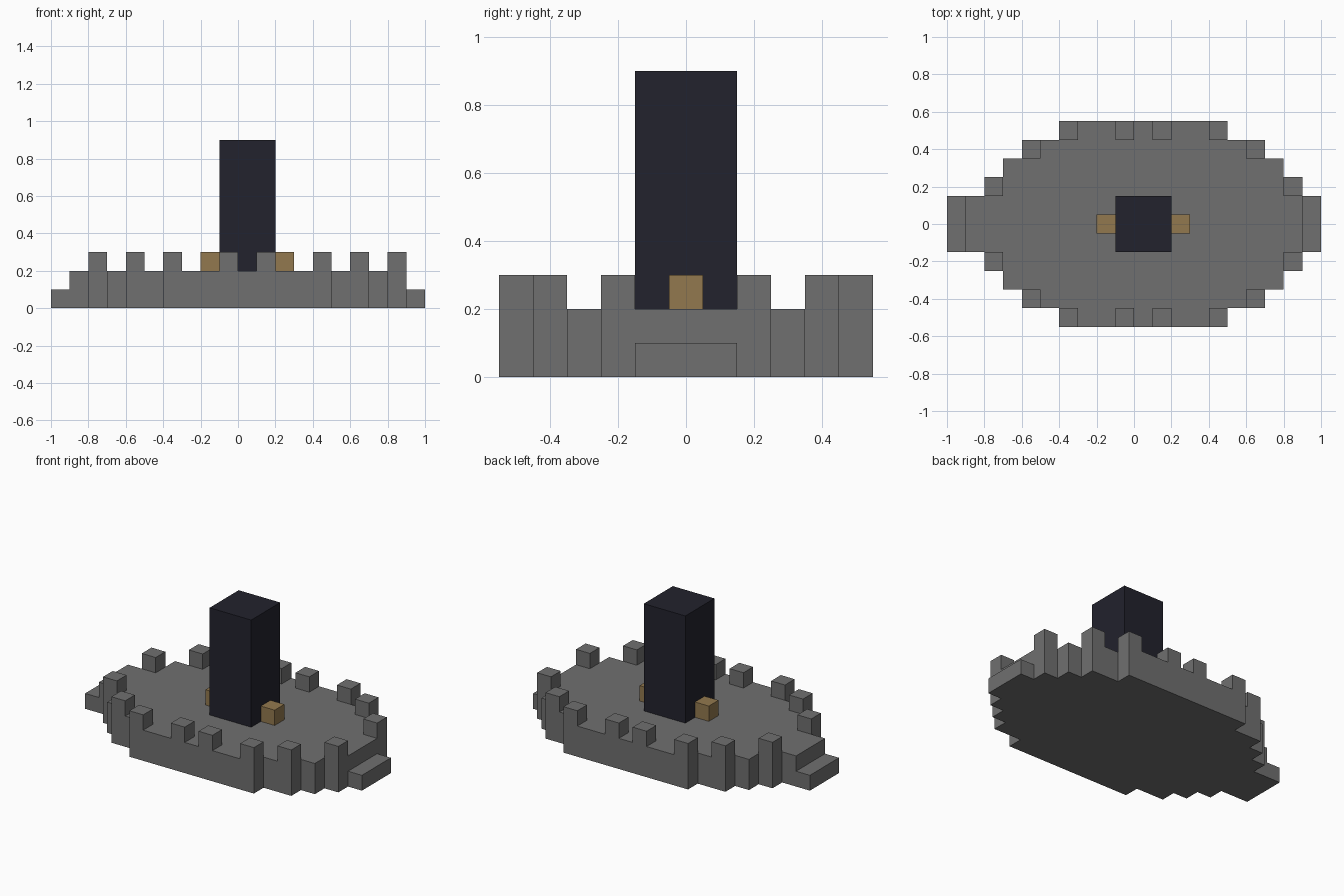
import bpy, bmesh

cube = bpy.data.objects.get("Cube")
if cube:
    bpy.data.objects.remove(cube, do_unlink=True)

UNIT = 0.1       # block size
WALL = 2 * UNIT  # height of the platform


def material(name, color):
    mat = bpy.data.materials.new(name)
    mat.use_nodes = True
    mat.diffuse_color = color
    mat.node_tree.nodes["Principled BSDF"].inputs["Base Color"].default_value = color
    return mat


stone = material("grey stone", (0.16, 0.16, 0.16, 1))
dark = material("dark stone", (0.016, 0.016, 0.026, 1))
wood = material("tan wood", (0.29, 0.19, 0.077, 1))


def prism(name, outline, bottom, top, mat):
    """Extrude a flat outline from bottom to top."""
    bm = bmesh.new()
    face = bm.faces.new([bm.verts.new((x, y, bottom)) for x, y in outline])
    grown = bmesh.ops.extrude_face_region(bm, geom=[face], use_keep_orig=True)
    for v in grown["geom"]:
        if isinstance(v, bmesh.types.BMVert):
            v.co.z = top
    bmesh.ops.recalc_face_normals(bm, faces=bm.faces)
    mesh = bpy.data.meshes.new(name)
    bm.to_mesh(mesh)
    bm.free()
    mesh.materials.append(mat)
    obj = bpy.data.objects.new(name, mesh)
    bpy.context.collection.objects.link(obj)
    return obj


def block(name, x0, x1, y0, y1, bottom, top, mat):
    return prism(name, [(x0, y0), (x1, y0), (x1, y1), (x0, y1)], bottom, top, mat)


# Stepped oval platform: rows of (left edge, right edge, back edge), mirrored front to back
rows = [(-0.9, 0.9, 0.15), (-0.8, 0.9, 0.25), (-0.7, 0.8, 0.35),
        (-0.6, 0.7, 0.45), (-0.4, 0.5, 0.55)]
right_side, left_side = [], []
inner = 0
for left, right, outer in rows:
    right_side += [(right, inner), (right, outer)]
    left_side += [(left, inner), (left, outer)]
    inner = outer
back = right_side[1:] + left_side[:0:-1]
outline = back + [(x, -y) for x, y in reversed(back)]
# Drop repeated and collinear points
outline = [p for i, p in enumerate(outline) if p != outline[i - 1]]
count = len(outline)
outline = [p for i, p in enumerate(outline)
           if not any(outline[i - 1][k] == p[k] == outline[(i + 1) % count][k] for k in (0, 1))]
prism("platform", outline, 0, WALL, stone)

# Low entrance steps at both ends
block("left_step", 0.9, 1.0, -0.15, 0.15, 0, UNIT, stone)
block("right_step", -1.0, -0.9, -0.15, 0.15, 0, UNIT, stone)

# Battlements around the rim, mirrored front to back
rim = {0.15: (-0.8, 0.8), 0.35: (-0.6, 0.6), 0.45: (-0.4, -0.1, 0.1, 0.4)}
for y, starts in rim.items():
    for x in starts:
        block("back_battlement", x, x + UNIT, y, y + UNIT, WALL, WALL + UNIT, stone)
        block("front_battlement", x, x + UNIT, -y - UNIT, -y, WALL, WALL + UNIT, stone)

# Central tower with a wooden crate on each side
block("tower", -0.1, 0.2, -0.15, 0.15, WALL, 0.9, dark)
for name, x in (("left_crate", 0.2), ("right_crate", -0.2)):
    block(name, x, x + UNIT, -0.05, 0.05, WALL, WALL + UNIT, wood)
